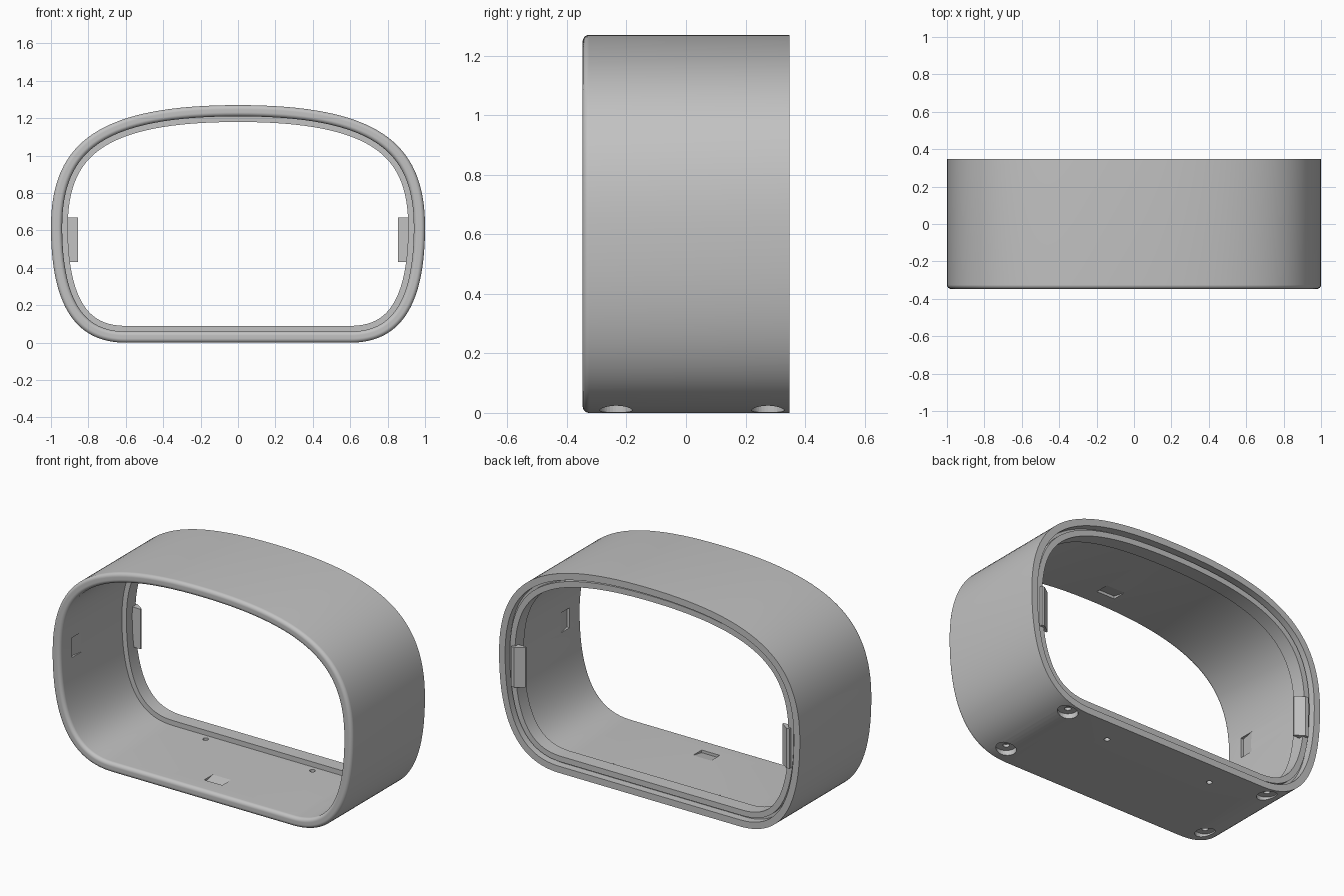
import bpy, bmesh, math
from mathutils import Vector
from mathutils.geometry import interpolate_bezier

cube = bpy.data.objects.get("Cube")
if cube:
    bpy.data.objects.remove(cube)

# Single grey plastic
grey = bpy.data.materials.new("grey_plastic")
grey.use_nodes = True
COLOUR = (0.54, 0.54, 0.54, 1)
grey.diffuse_color = COLOUR
grey.node_tree.nodes["Principled BSDF"].inputs["Base Color"].default_value = COLOUR

HALF_DEPTH, WALL, LIP = 0.347, 0.06, 0.09


def make_object(name, bm):
    bmesh.ops.recalc_face_normals(bm, faces=bm.faces[:])
    mesh = bpy.data.meshes.new(name)
    bm.to_mesh(mesh)
    bm.free()
    mesh.materials.append(grey)
    obj = bpy.data.objects.new(name, mesh)
    bpy.context.collection.objects.link(obj)
    return obj


def activate(obj):
    bpy.ops.object.select_all(action='DESELECT')
    obj.select_set(True)
    bpy.context.view_layer.objects.active = obj


def prism(name, base, shift):
    """Closed solid from a polygon pushed along a vector."""
    bm = bmesh.new()
    lower = [bm.verts.new(p) for p in base]
    upper = [bm.verts.new(Vector(p) + shift) for p in base]
    bm.faces.new(lower)
    bm.faces.new(upper)
    n = len(base)
    for i in range(n):
        j = (i + 1) % n
        bm.faces.new((lower[i], lower[j], upper[j], upper[i]))
    return make_object(name, bm)


def cylinder(name, x, y, z0, z1, radius, sides=32):
    ring = [(x + radius * math.cos(a), y + radius * math.sin(a), z0)
            for a in (2 * math.pi * i / sides for i in range(sides))]
    return prism(name, ring, Vector((0, 0, z1 - z0)))


# Outline in the x-z plane: domed top, tight lower corners, flat base
def bezier(*pts):
    return interpolate_bezier(*[Vector((x, 0, z)) for x, z in pts], 33)


right = bezier((0, 1.27), (0.73, 1.27), (1, 1.08), (1, 0.62))
right += bezier((1, 0.62), (1, 0.2), (0.87, 0), (0.6, 0))[1:]
outline = right + [Vector((-p.x, 0, p.z)) for p in reversed(right[1:])]
count = len(outline)
inward = []
for i in range(count):
    t = (outline[(i + 1) % count] - outline[i - 1]).normalized()
    inward.append(Vector((t.z, 0, -t.x)))
# Exact directions at the ends of the flat base
for i in (len(right) - 1, len(right)):
    inward[i] = Vector((0, 0, 1))

# Wall cross-section: rounded front edge, rear lip and rear groove
R = 0.022
section = []
for centre, start in ((R, math.pi), (WALL - R, 1.5 * math.pi)):
    for k in range(13):
        a = start + k * math.pi / 24
        section.append((centre + R * math.cos(a), -HALF_DEPTH + R + R * math.sin(a)))
section += [(WALL, 0.24), (LIP, 0.24), (LIP, 0.325), (0.056, 0.325),
            (0.056, 0.30), (0.04, 0.30), (0.04, HALF_DEPTH), (0, HALF_DEPTH)]

bm = bmesh.new()
rings = [[bm.verts.new((p + n * inset) + Vector((0, y, 0))) for inset, y in section]
         for p, n in zip(outline, inward)]
m = len(section)
for i in range(count):
    a, b = rings[i], rings[(i + 1) % count]
    for k in range(m):
        q = (k + 1) % m
        bm.faces.new((a[k], a[q], b[q], b[k]))
shell = make_object("shell", bm)

# Cutters: foot recesses, blind screw holes and base holes
cutters = []
for sx in (-1, 1):
    for y in (-0.235, 0.275):
        cutters.append(cylinder("foot_recess_cutter", sx * 0.69, y, -0.05, 0.032, 0.055))
        cutters.append(cylinder("foot_pilot_cutter", sx * 0.69, y, -0.04, 0.048, 0.018, 20))
    cutters.append(cylinder("base_hole_cutter", sx * 0.355, 0.2, -0.05, 0.15, 0.016, 20))

# Ramped snap pockets in the four inner walls
for x, z, out in ((0, WALL, (0, -1)), (0, 1.27 - WALL, (0, 1)),
                  (1 - WALL, 0.62, (1, 0)), (WALL - 1, 0.62, (-1, 0))):
    out = Vector((out[0], 0, out[1]))
    across = Vector((out.z, 0, -out.x)) * 0.12
    mid = Vector((x, 0, z)) - across / 2
    base = [mid + out * d + Vector((0, y, 0))
            for y, d in ((-0.235, -0.01), (-0.235, 0.016), (-0.1, -0.01))]
    cutters.append(prism("snap_pocket_cutter", base, across))

for cutter in cutters:
    cutter.hide_render = True
    mod = shell.modifiers.new("cut", 'BOOLEAN')
    mod.operation = 'DIFFERENCE'
    mod.solver = 'EXACT'
    mod.object = cutter
    activate(shell)
    bpy.ops.object.modifier_apply(modifier=mod.name)
    bpy.data.objects.remove(cutter)

activate(shell)
bpy.ops.object.shade_smooth_by_angle(angle=math.radians(9.5))

# Rear side tabs with a sloped lead-in on the back
for side, sx in (("left", 1), ("right", -1)):
    base = [(sx * x, y, 0.43) for x, y in
            ((0.855, 0.295), (0.925, 0.295), (0.925, 0.34), (0.905, 0.34), (0.855, 0.305))]
    prism(side + "_tab", base, Vector((0, 0, 0.24)))
